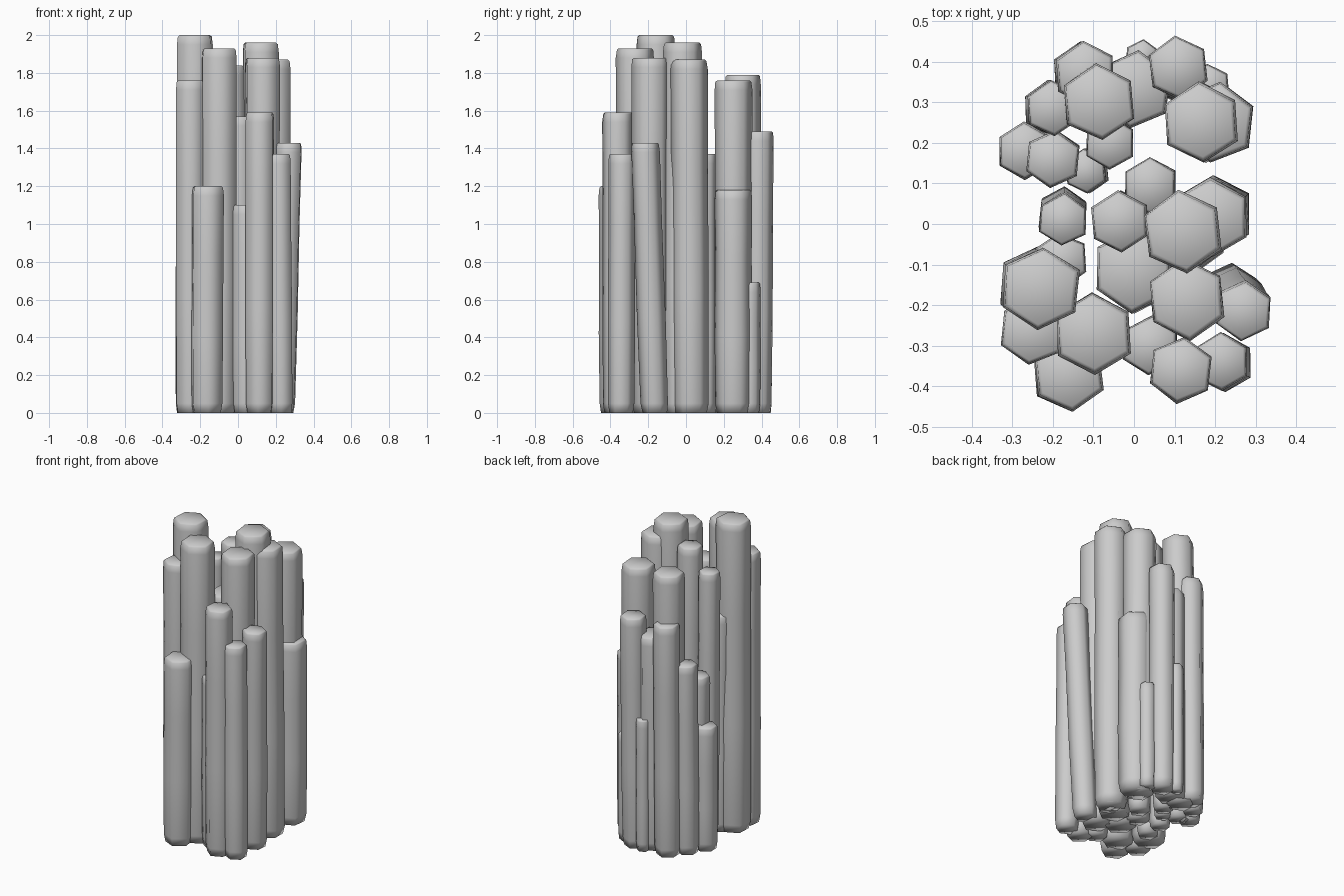
import bpy, bmesh, math, random

random.seed(4)


def column(name, x, y, r, h, dx=0.0, dy=0.0, turn=87):
    """Leaning six-sided prism, softly rounded at both ends; dx, dy shift the foot."""
    bm = bmesh.new()
    wob = [random.uniform(0.97, 1.02) for _ in range(6)]
    # (height, radius factor) of each cross-section
    sections = [(0.0, 0.86), (0.05, 0.96), (h * 0.35, 1.0), (h * 0.7, 0.98),
                (h - 0.05, 1.0), (h - 0.008, 0.95), (h, 0.86)]
    rings = []
    for z, f in sections:
        t = 1 - z / h
        ring = []
        for i in range(6):
            a = math.radians(turn + 60 * i)
            k = r * f * wob[i] * random.uniform(0.985, 1.01)
            ring.append(bm.verts.new((x + dx * t + k * math.cos(a),
                                      y + dy * t + k * math.sin(a), z)))
        rings.append(ring)
    for lo, hi in zip(rings, rings[1:]):
        for i in range(6):
            j = (i + 1) % 6
            bm.faces.new((lo[i], lo[j], hi[j], hi[i]))
    bm.faces.new(rings[0][::-1])
    bm.faces.new(rings[-1])
    for f in bm.faces:
        f.smooth = True
    me = bpy.data.meshes.new(name)
    bm.to_mesh(me)
    bm.free()
    ob = bpy.data.objects.new(name, me)
    bpy.context.collection.objects.link(ob)


# front cluster: top x, top y, radius, height, foot shift
front = [
    (-0.23, -0.16, 0.105, 2.00, -0.01, 0.01),
    (-0.10, -0.27, 0.103, 1.93, 0.0, 0.0),
    (0.13, -0.185, 0.103, 1.88, 0.0, 0.0),
    (0.12, -0.02, 0.103, 1.96, 0.01, -0.01),
    (0.19, 0.015, 0.100, 1.87, 0.01, 0.01),
    (0.115, -0.36, 0.083, 1.59, 0.0, 0.0),
    (0.215, -0.34, 0.073, 1.37, 0.012, -0.005),
    (0.27, -0.215, 0.076, 1.43, -0.035, 0.05),
    (-0.16, -0.37, 0.093, 1.20, -0.005, 0.0),
    (-0.25, -0.265, 0.085, 1.76, 0.0, 0.0),
    (-0.175, 0.01, 0.066, 1.71, 0.0, 0.02),
    (-0.035, 0.005, 0.078, 1.84, 0.01, 0.0),
    (0.0, -0.115, 0.105, 1.57, 0.01, 0.0),
    (0.04, 0.095, 0.072, 1.37, 0.0, 0.0),
    (0.04, -0.30, 0.075, 1.10, 0.0, 0.0),
    (-0.18, -0.09, 0.070, 1.40, 0.0, 0.0),
    (0.20, 0.04, 0.070, 1.30, 0.0, 0.0),
]
# back cluster
back = [
    (-0.085, 0.30, 0.096, 1.79, -0.01, 0.01),
    (0.165, 0.25, 0.101, 1.76, 0.01, 0.0),
    (0.20, 0.25, 0.103, 1.18, 0.0, 0.0),
    (0.11, 0.385, 0.080, 1.49, -0.01, -0.01),
    (-0.12, 0.37, 0.080, 1.49, -0.01, 0.0),
    (0.0, 0.33, 0.098, 1.38, 0.0, 0.0),
    (-0.20, 0.285, 0.070, 1.22, -0.01, 0.0),
    (-0.20, 0.16, 0.071, 1.10, 0.0, 0.005),
    (-0.27, 0.18, 0.072, 0.80, 0.0, 0.0),
    (-0.12, 0.13, 0.056, 0.72, 0.01, 0.0),
    (-0.06, 0.20, 0.066, 1.15, 0.0, 0.0),
    (0.185, 0.34, 0.055, 0.69, 0.0, 0.0),
    (0.02, 0.41, 0.045, 0.85, 0.0, 0.0),
]
for label, rows in (("front_column", front), ("back_column", back)):
    for n, row in enumerate(rows, 1):
        column(f"{label}_{n}", *row, turn=random.uniform(82, 98))
